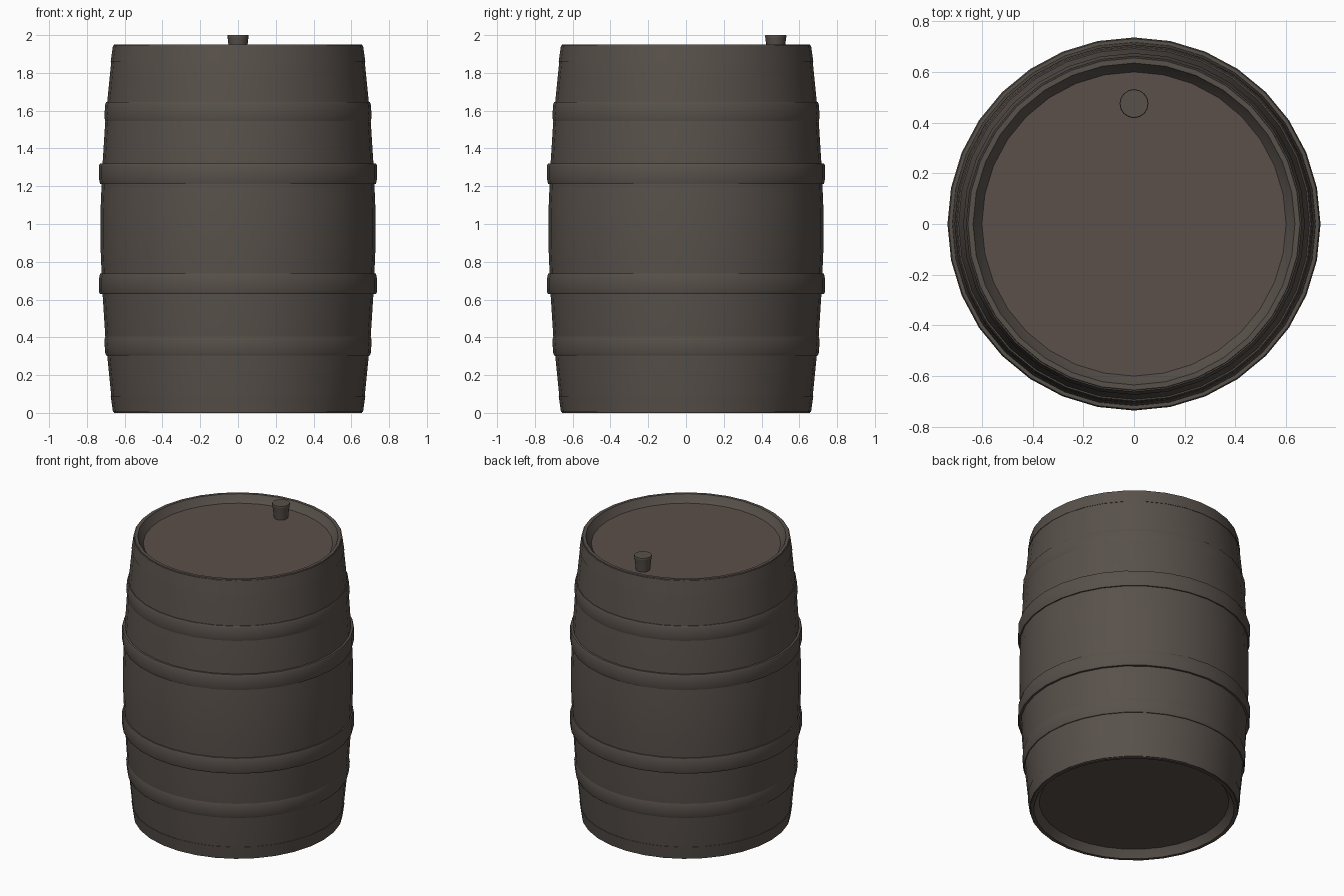
import bpy
import math

cube = bpy.data.objects.get("Cube")
if cube:
    bpy.data.objects.remove(cube, do_unlink=True)

SIDES = 32
HEIGHT = 1.95


def make_material(name, rgb):
    mat = bpy.data.materials.new(name)
    mat.use_nodes = True
    color = (*rgb, 1.0)
    mat.diffuse_color = color
    bsdf = mat.node_tree.nodes["Principled BSDF"]
    bsdf.inputs["Base Color"].default_value = color
    bsdf.inputs["Roughness"].default_value = 0.8
    return mat


def lathe(name, profile, mat, sides=SIDES, closed=False, center=(0, 0), angle=30):
    """Spin (radius, height) points around the vertical axis."""
    verts, faces = [], []
    for r, z in profile:
        for i in range(sides):
            a = math.tau * i / sides
            verts.append((center[0] + r * math.cos(a), center[1] + r * math.sin(a), z))
    n = len(profile)
    for j in range(n if closed else n - 1):
        k = (j + 1) % n
        for i in range(sides):
            m = (i + 1) % sides
            faces.append((j * sides + i, j * sides + m, k * sides + m, k * sides + i))
    if not closed:
        faces.append(tuple(reversed(range(sides))))
        faces.append(tuple((n - 1) * sides + i for i in range(sides)))
    mesh = bpy.data.meshes.new(name)
    mesh.from_pydata(verts, [], faces)
    mesh.materials.append(mat)
    obj = bpy.data.objects.new(name, mesh)
    bpy.context.collection.objects.link(obj)
    bpy.ops.object.select_all(action="DESELECT")
    obj.select_set(True)
    bpy.context.view_layer.objects.active = obj
    bpy.ops.object.shade_smooth_by_angle(angle=math.radians(angle))
    return obj


wood = make_material("dark wood", (0.098, 0.082, 0.070))
lid_wood = make_material("warm dark wood", (0.105, 0.079, 0.070))

# Bulging body, mirrored about the middle, with recessed ends
lower = [(0.60, 0.05), (0.63, 0.01), (0.635, 0.0), (0.655, 0.0), (0.66, 0.01),
         (0.671, 0.09), (0.693, 0.31), (0.703, 0.41), (0.717, 0.63),
         (0.722, 0.735), (0.728, 0.88)]
upper = [(r, HEIGHT - z) for r, z in reversed(lower)]
body = lathe("barrel_body", lower + upper, wood)

# Both end discs take the warmer wood
body.data.materials.append(lid_wood)
for poly in body.data.polygons:
    if len(poly.vertices) > 4:
        poly.material_index = 1

# Hoops: a sloped band with softened edges, mirrored top and bottom
for label, z0, z1, r0, r1 in (("outer", 0.305, 0.408, 0.698, 0.708),
                              ("inner", 0.63, 0.737, 0.731, 0.736)):
    band = [(r0 - 0.03, z0), (r0, z0), (r0 + 0.005, z0 + 0.012),
            (r1, z1 - 0.025), (r1 - 0.006, z1), (r1 - 0.03, z1)]
    lathe("lower_" + label + "_hoop", band, wood, closed=True)
    flipped = [(r, HEIGHT - z) for r, z in reversed(band)]
    lathe("upper_" + label + "_hoop", flipped, wood, closed=True)

# Slim end bands, almost flush with the body
end_band = [(0.64, 0.004), (0.662, 0.004), (0.674, 0.09), (0.65, 0.09)]
lathe("lower_end_band", end_band, wood, closed=True)
lathe("upper_end_band", [(r, HEIGHT - z) for r, z in reversed(end_band)], wood, closed=True)

# Tapered stopper near the back of the lid
lathe("stopper", [(0.043, 1.88), (0.055, 1.985), (0.057, 1.993), (0.055, 2.0)],
      wood, sides=16, center=(0, 0.475))
